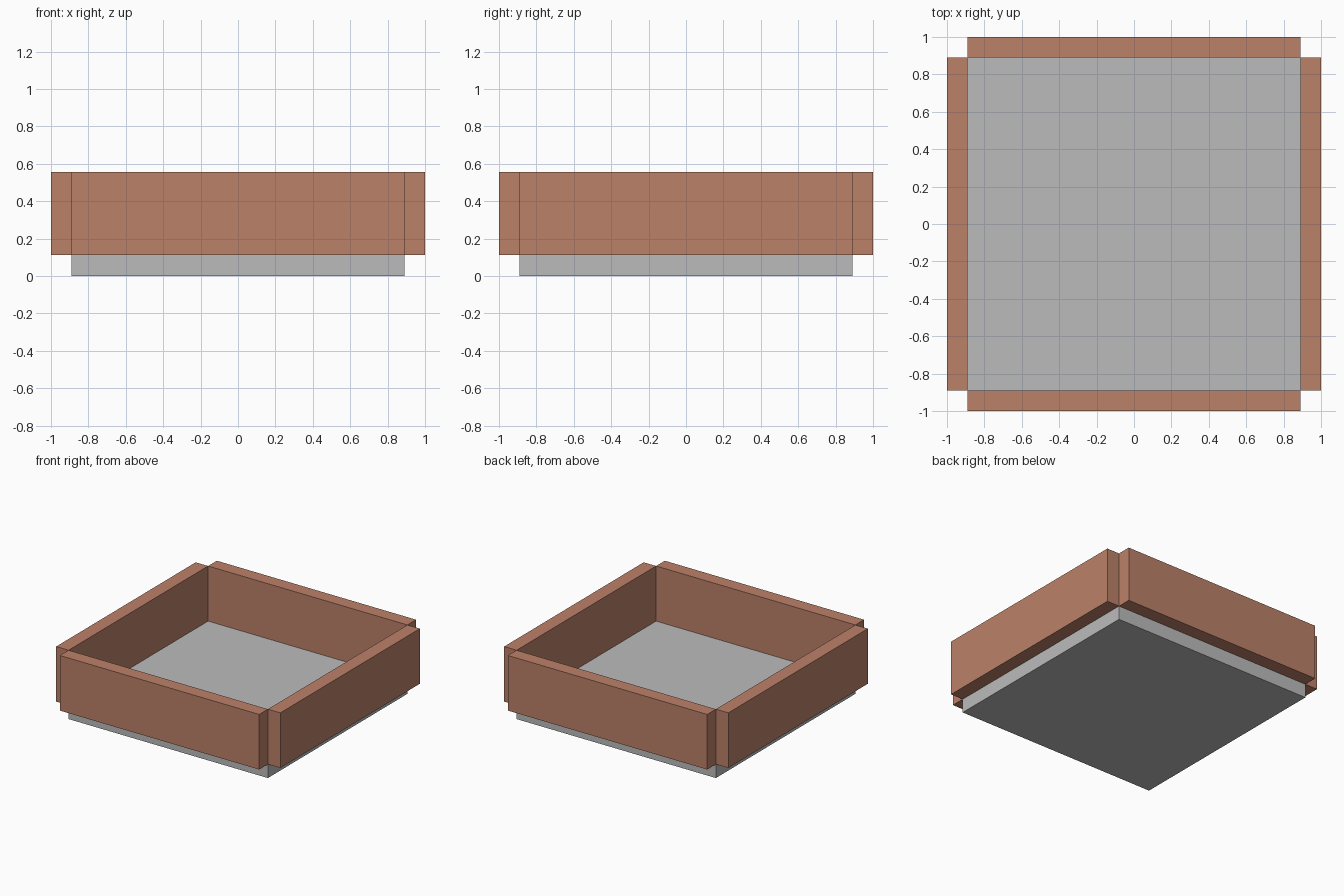
import bpy
from math import radians
from mathutils import Matrix

if "Cube" in bpy.data.objects:
    bpy.data.objects.remove(bpy.data.objects["Cube"], do_unlink=True)

U = 1 / 9            # board thickness
SPAN = 16 * U        # inner width of the tray
HEIGHT = 4 * U       # wall height


def material(name, rgb):
    mat = bpy.data.materials.new(name)
    mat.use_nodes = True
    mat.diffuse_color = (*rgb, 1)
    mat.node_tree.nodes["Principled BSDF"].inputs["Base Color"].default_value = (*rgb, 1)
    return mat


def box(name, size, centre, mat, turn=0):
    bpy.ops.mesh.primitive_cube_add(size=1)
    obj = bpy.context.object
    obj.name = name
    obj.data.transform(Matrix.Rotation(radians(turn), 4, "Z")
                       @ Matrix.Translation(centre)
                       @ Matrix.Diagonal((*size, 1)))
    obj.data.materials.append(mat)
    return obj


grey = material("stone grey", (0.5, 0.5, 0.5))
clay = material("clay brown", (0.5, 0.22, 0.14))

# Floor slab
box("floor", (SPAN, SPAN, U), (0, 0, U / 2), grey)

# Four equal walls around the slab, leaving the corners open
for i, side in enumerate(("front", "left", "back", "right")):
    box(side + "_wall", (SPAN, U, HEIGHT),
        (0, -SPAN / 2 - U / 2, U + HEIGHT / 2), clay, turn=90 * i)
